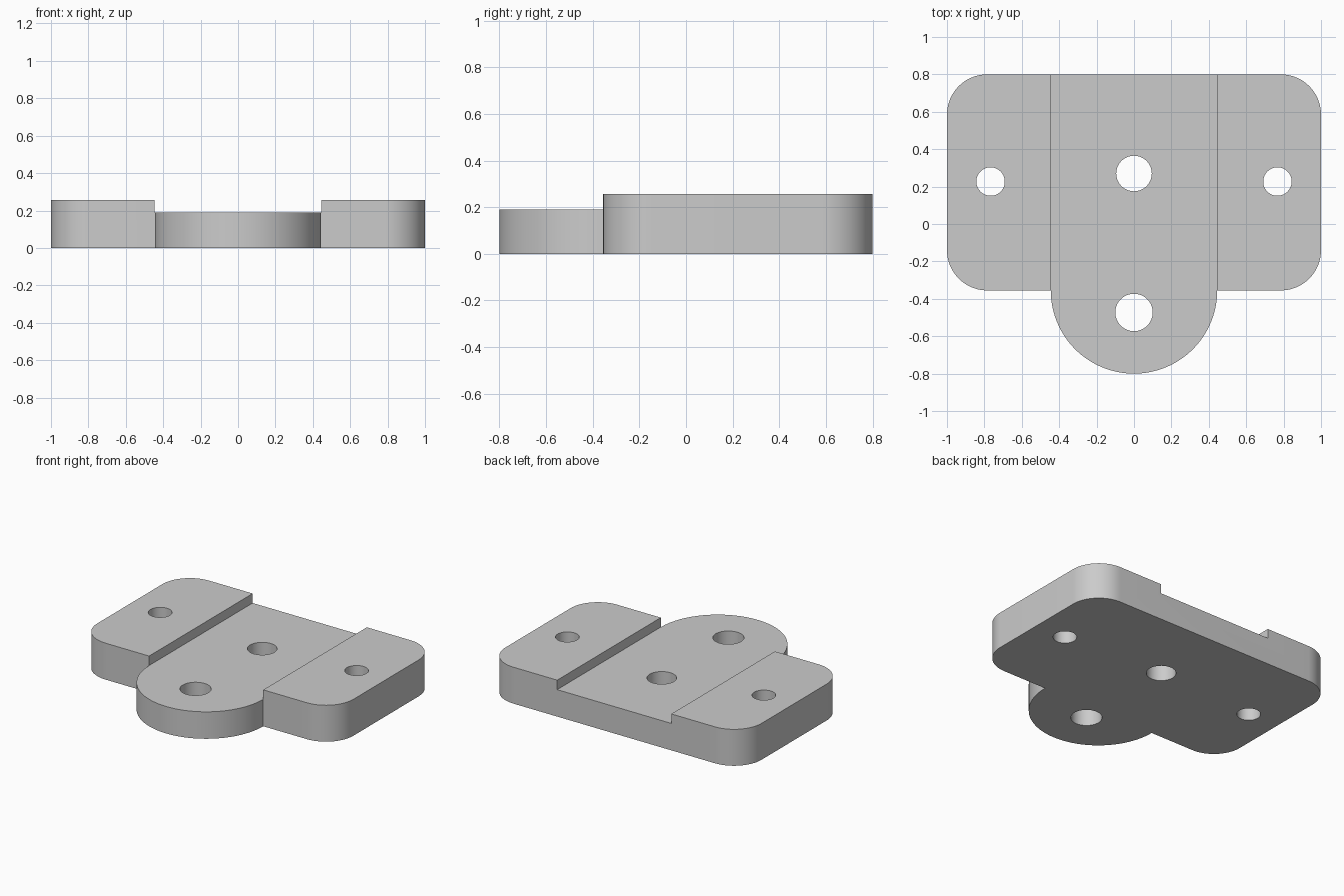
import bpy, bmesh, math

cube = bpy.data.objects.get("Cube")
if cube:
    bpy.data.objects.remove(cube, do_unlink=True)

WING_TOP, CHANNEL_TOP = 0.257, 0.19
BACK, FRONT = 0.8, -0.355
CORNER, TONGUE = 0.215, 0.445

grey = bpy.data.materials.new("matte grey")
grey.use_nodes = True
grey.diffuse_color = (0.6, 0.6, 0.6, 1)
grey.node_tree.nodes["Principled BSDF"].inputs["Base Color"].default_value = (0.6, 0.6, 0.6, 1)


def arc(cx, cy, r, start, end, steps):
    """Points along an arc, angles in degrees."""
    angles = [math.radians(start + (end - start) * i / steps) for i in range(steps + 1)]
    return [(cx + r * math.cos(a), cy + r * math.sin(a)) for a in angles]


def prism(name, outline, bottom, top):
    """Extrude a closed outline between two heights."""
    bm = bmesh.new()
    face = bm.faces.new([bm.verts.new((x, y, bottom)) for x, y in outline])
    ext = bmesh.ops.extrude_face_region(bm, geom=[face])
    verts = [g for g in ext["geom"] if isinstance(g, bmesh.types.BMVert)]
    bmesh.ops.translate(bm, verts=verts, vec=(0, 0, top - bottom))
    bmesh.ops.recalc_face_normals(bm, faces=bm.faces)
    mesh = bpy.data.meshes.new(name)
    bm.to_mesh(mesh)
    bm.free()
    mesh.materials.append(grey)
    obj = bpy.data.objects.new(name, mesh)
    bpy.context.scene.collection.objects.link(obj)
    return obj


# Plate outline: rounded wings with a semicircular tongue at the front
cx = 1 - CORNER
outline = (arc(0, FRONT, TONGUE, 180, 360, 64)
           + arc(cx, FRONT + CORNER, CORNER, -90, 0, 20)
           + arc(cx, BACK - CORNER, CORNER, 0, 90, 20)
           + arc(-cx, BACK - CORNER, CORNER, 90, 180, 20)
           + arc(-cx, FRONT + CORNER, CORNER, 180, 270, 20))
plate = prism("mounting_plate", outline, 0, WING_TOP)

# Lowered channel through the middle and over the tongue
w = TONGUE + 0.0005
cutters = [prism("channel_cutter", [(-w, -1), (w, -1), (w, 1), (-w, 1)], CHANNEL_TOP, 0.5)]

# Screw holes: two in the channel, one in each wing
for x, y, r in [(0, 0.27, 0.095), (0, -0.473, 0.1), (-0.767, 0.227, 0.076), (0.767, 0.227, 0.076)]:
    cutters.append(prism("hole_cutter", arc(x, y, r, 0, 360, 48)[:-1], -0.2, 0.5))

for cutter in cutters:
    cutter.hide_render = True
    mod = plate.modifiers.new(cutter.name, "BOOLEAN")
    mod.operation = "DIFFERENCE"
    mod.solver = "EXACT"
    mod.object = cutter

# Bake the cuts, then drop the cutters
depsgraph = bpy.context.evaluated_depsgraph_get()
baked = bpy.data.meshes.new_from_object(plate.evaluated_get(depsgraph))
plate.modifiers.clear()
plate.data = baked
for cutter in cutters:
    bpy.data.objects.remove(cutter, do_unlink=True)

# Smooth round walls, sharp rims
for obj in bpy.context.selected_objects:
    obj.select_set(False)
plate.select_set(True)
bpy.context.view_layer.objects.active = plate
bpy.ops.object.shade_smooth_by_angle(angle=math.radians(30))
